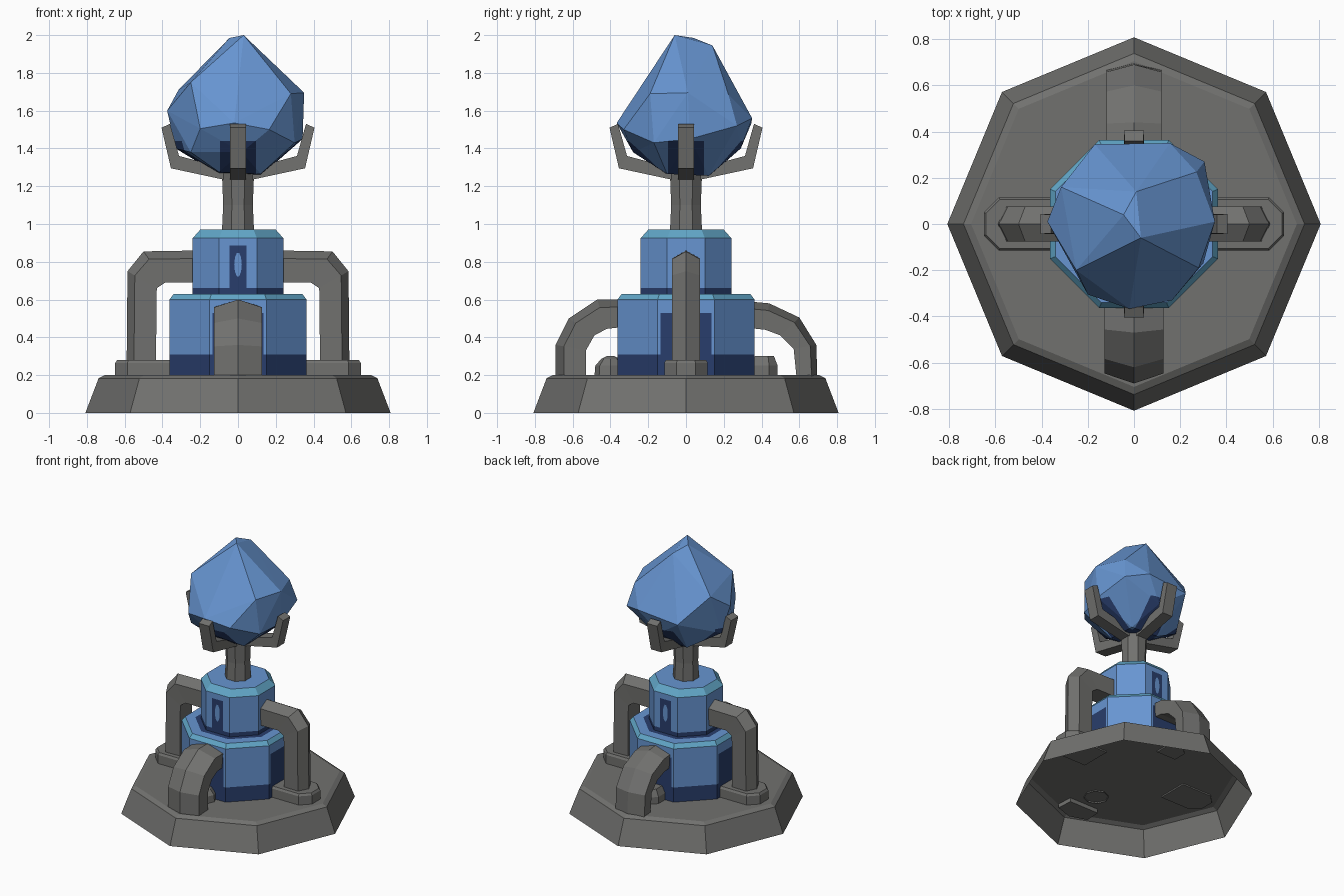
import bpy, bmesh, math
from mathutils import Matrix, Vector

if "Cube" in bpy.data.objects:
    bpy.data.objects.remove(bpy.data.objects["Cube"])


def material(name, col):
    m = bpy.data.materials.new(name)
    m.diffuse_color = (*col, 1)
    m.use_nodes = True
    m.node_tree.nodes["Principled BSDF"].inputs["Base Color"].default_value = m.diffuse_color
    return m


GREY = material("stone_grey", (0.165, 0.165, 0.158))
BLUE = material("crystal_blue", (0.135, 0.30, 0.64))
NAVY = material("dark_navy", (0.022, 0.048, 0.15))
CYAN = material("trim_cyan", (0.12, 0.38, 0.57))


def finish(bm, name, mats, angle=0.0):
    bm.transform(Matrix.Rotation(angle, 4, 'Z'))
    me = bpy.data.meshes.new(name)
    bm.to_mesh(me)
    bm.free()
    for m in mats:
        me.materials.append(m)
    ob = bpy.data.objects.new(name, me)
    bpy.context.collection.objects.link(ob)
    return ob


def lathe(profile, bands, turn=0.0, n=8):
    """Octagonal solid from (radius, z) points; bands = material per step, last = cap."""
    bm = bmesh.new()
    rings = [[bm.verts.new((r * math.cos(turn + j * math.tau / n),
                            r * math.sin(turn + j * math.tau / n), z)) for j in range(n)]
             for r, z in profile]
    for i in range(len(rings) - 1):
        for j in range(n):
            k = (j + 1) % n
            f = bm.faces.new((rings[i][j], rings[i][k], rings[i + 1][k], rings[i + 1][j]))
            f.material_index = bands[i]
    bm.faces.new(rings[-1]).material_index = bands[-1]
    return bm


def sweep(name, pairs, width, ridge, angle):
    """Bent bar from (outer, inner) point pairs in the (r, z) plane, with a ridged outer side."""
    bm = bmesh.new()
    rings = []
    for o, i in pairs:
        o, i = Vector(o), Vector(i)
        s = o.lerp(i, ridge)
        pts = [(o, 0), (s, width), (i, width * 0.95), (i, -width * 0.95), (s, -width)]
        rings.append([bm.verts.new((p.x, t, p.y)) for p, t in pts])
    for a, b in zip(rings, rings[1:]):
        for j in range(5):
            k = (j + 1) % 5
            bm.faces.new((a[j], a[k], b[k], b[j]))
    bm.faces.new(rings[0])
    bm.faces.new(rings[-1])
    bmesh.ops.recalc_face_normals(bm, faces=bm.faces)
    return finish(bm, name, [GREY], angle)


def prism(name, outline, levels, mats, angle=0.0):
    """Stack of scaled outlines: levels = (z, inset factor)."""
    bm = bmesh.new()
    c = sum((Vector(p) for p in outline), Vector((0, 0))) / len(outline)
    rings = [[bm.verts.new((*(c + (Vector(p) - c) * s), z)) for p in outline] for z, s in levels]
    n = len(outline)
    for a, b in zip(rings, rings[1:]):
        for j in range(n):
            bm.faces.new((a[j], a[(j + 1) % n], b[(j + 1) % n], b[j]))
    bm.faces.new(rings[0])
    bm.faces.new(rings[-1])
    bmesh.ops.recalc_face_normals(bm, faces=bm.faces)
    return finish(bm, name, mats, angle)


def cut(bm, co, no):
    bmesh.ops.bisect_plane(bm, geom=bm.verts[:] + bm.edges[:] + bm.faces[:],
                           plane_co=co, plane_no=no)


def stain(bm, half, top):
    """Dark patches around the four axes below a height."""
    for s in (-half, half):
        cut(bm, (s, 0, 0), (1, 0, 0))
        cut(bm, (0, s, 0), (0, 1, 0))
    cut(bm, (0, 0, top), (0, 0, 1))
    for f in bm.faces:
        c = f.calc_center_median()
        if c.z < top and min(abs(c.x), abs(c.y)) < half:
            f.material_index = 1


# Hollow octagonal base
finish(lathe([(0.808, 0), (0.738, 0.183), (0.705, 0.2)], [0, 0, 0]), "base", [GREY])

# Two-tier tower
K = 1 / math.cos(math.pi / 8)
T = math.pi / 8
tower = [BLUE, NAVY, CYAN]
bm = lathe([(0.363 * K, 0.2), (0.363 * K, 0.31), (0.363 * K, 0.6), (0.34 * K, 0.63), (0.275 * K, 0.63)],
           [1, 0, 2, 0, 1], T)
stain(bm, 0.135, 0.53)
finish(bm, "lower_tower", tower)
finish(lathe([(0.24 * K, 0.62), (0.24 * K, 0.66), (0.24 * K, 0.925), (0.2 * K, 0.97)],
             [1, 0, 2, 0], T), "upper_tower", tower)

# Front and back windows with an oval light
for label, ang in (("front", 0), ("back", math.pi)):
    for part, hw, z0, z1, y, n, mat in (("window", 0.045, 0.65, 0.885, 0.243, 4, NAVY),
                                        ("window_light", 0.02, 0.72, 0.85, 0.246, 10, BLUE)):
        off = math.pi / 4 if n == 4 else 0
        sc = math.sqrt(2) if n == 4 else 1
        bm = bmesh.new()
        bm.faces.new([bm.verts.new((hw * sc * math.cos(off + i * math.tau / n), -y,
                                    (z0 + z1) / 2 + (z1 - z0) / 2 * sc * math.sin(off + i * math.tau / n)))
                      for i in range(n)])
        finish(bm, f"{label}_{part}", [mat], ang)

# Wide front and back pipes
sweep("front_pipe", [((0.69, 0.17), (0.53, 0.17)), ((0.69, 0.36), (0.53, 0.33)),
                     ((0.62, 0.5), (0.485, 0.41)), ((0.47, 0.6), (0.42, 0.445)),
                     ((0.33, 0.6), (0.33, 0.455))], 0.128, 0.27, -math.pi / 2)
sweep("back_pipe", [((0.695, 0.19), (0.585, 0.19)), ((0.69, 0.36), (0.57, 0.34)),
                    ((0.6, 0.505), (0.5, 0.41)), ((0.44, 0.58), (0.42, 0.44)),
                    ((0.33, 0.59), (0.33, 0.45))], 0.12, 0.27, math.pi / 2)

# Small fittings under the wide pipes
finish(lathe([(0.085, 0.19), (0.08, 0.25), (0.05, 0.285), (0.02, 0.3)], [0] * 4),
       "front_fitting", [GREY]).location = (0, -0.4, 0)
prism("back_fitting", [(0.34, -0.08), (0.44, -0.08), (0.485, -0.035), (0.485, 0.035), (0.44, 0.08), (0.34, 0.08)],
      [(0.19, 1), (0.25, 1), (0.3, 0.7)], [GREY], math.pi / 2)

# Tall side pipes with feet
for label, ang in (("right", 0), ("left", math.pi)):
    sweep(label + "_pipe", [((0.59, 0.22), (0.435, 0.22)), ((0.585, 0.75), (0.43, 0.66)),
                            ((0.5, 0.855), (0.385, 0.69)), ((0.2, 0.86), (0.2, 0.69))],
          0.075, 0.25, ang)
    prism(label + "_foot", [(0.34, -0.115), (0.585, -0.115), (0.65, -0.05), (0.65, 0.05),
                            (0.585, 0.115), (0.34, 0.115)],
          [(0.19, 1), (0.265, 1), (0.28, 0.92)], [GREY], ang)

# Stem and four-pronged cradle
finish(lathe([(0.092, 0.96), (0.085, 1.1), (0.092, 1.27)], [0] * 3, T), "stem", [GREY])
for i, label in enumerate(("right", "back", "left", "front")):
    sweep(label + "_prong", [((0.03, 1.225), (0.03, 1.285)), ((0.355, 1.295), (0.312, 1.36)),
                             ((0.405, 1.51), (0.36, 1.53))], 0.043, 0, i * math.pi / 2)

# Faceted crystal
bm = bmesh.new()
for p in [(0.03, -0.06, 2.0), (-0.045, 0.04, 1.985), (0.01, 0.14, 1.945),
          (-0.25, -0.2, 1.75), (-0.2, -0.305, 1.505), (-0.02, -0.367, 1.535), (0.165, -0.33, 1.5),
          (0.28, -0.19, 1.69), (0.3, -0.17, 1.43), (0.35, 0.01, 1.695), (0.342, 0.02, 1.45),
          (0.27, 0.225, 1.685), (0.305, 0.27, 1.52), (0.155, 0.35, 1.56), (-0.17, 0.345, 1.53),
          (-0.315, 0.16, 1.71), (-0.375, 0.01, 1.6), (-0.33, 0.05, 1.4), (-0.25, -0.2, 1.38),
          (0.02, -0.28, 1.38), (0.12, 0.12, 1.255), (-0.1, 0.13, 1.26), (0.12, -0.1, 1.265),
          (-0.1, -0.12, 1.275), (0.02, 0.29, 1.4)]:
    bm.verts.new(p)
bmesh.ops.convex_hull(bm, input=bm.verts)
bmesh.ops.dissolve_limit(bm, angle_limit=math.radians(7), verts=bm.verts, edges=bm.edges)
bmesh.ops.triangulate(bm, faces=bm.faces)
bmesh.ops.recalc_face_normals(bm, faces=bm.faces)
stain(bm, 0.095, 1.44)
finish(bm, "crystal", [BLUE, NAVY])
